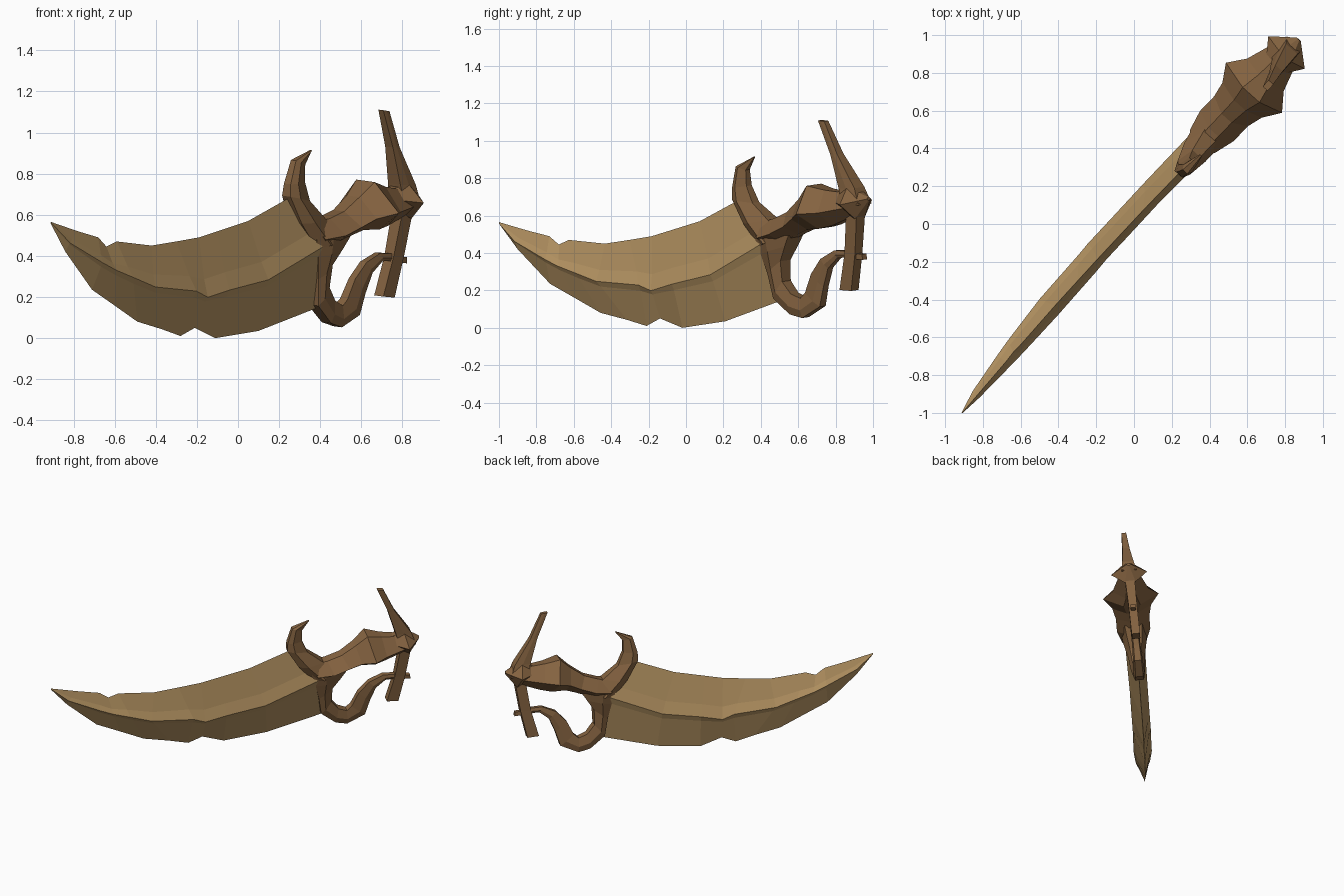
import bpy, bmesh
from mathutils import Vector

NORMAL = Vector((1.12, -1.0, -0.15)).normalized()


def material(name, rgb):
    m = bpy.data.materials.new(name)
    m.diffuse_color = (*rgb, 1)
    return m


TAN = material("tan_blade", (0.47, 0.30, 0.125))
BROWN = material("brown_hilt", (0.235, 0.125, 0.052))


def at(x, z, t=0.0):
    """Point on the leaning weapon plane, pushed t out of it."""
    return Vector((x, 1.12 * x - 0.15 * z + 0.104, z)) + NORMAL * t


def loft(name, rings, mat):
    """Skin a row of equal rings and cap both ends."""
    bm = bmesh.new()
    rows = [[bm.verts.new(p) for p in ring] for ring in rings]
    n = len(rows[0])
    for a, b in zip(rows, rows[1:]):
        for i in range(n):
            j = (i + 1) % n
            bm.faces.new((a[i], a[j], b[j], b[i]))
    bm.faces.new(rows[0])
    bm.faces.new(rows[-1])
    bmesh.ops.remove_doubles(bm, verts=bm.verts, dist=0.0005)
    bmesh.ops.recalc_face_normals(bm, faces=bm.faces)
    me = bpy.data.meshes.new(name)
    bm.to_mesh(me)
    bm.free()
    me.materials.append(mat)
    ob = bpy.data.objects.new(name, me)
    bpy.context.collection.objects.link(ob)
    return ob


def mix(a, b, f):
    return (a[0] + (b[0] - a[0]) * f, a[1] + (b[1] - a[1]) * f)


def strip(name, stations, mat, edge=0.35, bias=0.5):
    """Six-sided bar: two outline edges with a raised ridge between them."""
    rings = []
    for a, b, t in stations:
        m = mix(a, b, bias)
        half = [(a, t * edge), (m, t), (b, t * edge)]
        rings.append([at(*p, h) for p, h in half] +
                     [at(*p, -h) for p, h in reversed(half)])
    return loft(name, rings, mat)


# Blade: top edge, ridge, bottom edge, ridge half thickness
blade = [
    ((-.91, .565), (-.91, .56), (-.91, .555), .003),
    ((-.78, .52), (-.835, .465), (-.84, .42), .025),
    ((-.68, .49), (-.69, .37), (-.71, .235), .045),
    ((-.64, .445), (-.63, .335), (-.60, .158), .052),
    ((-.59, .47), (-.55, .30), (-.49, .08), .058),
    ((-.42, .45), (-.45, .255), (-.37, .043), .065),
    ((-.30, .47), (-.25, .235), (-.28, .01), .065),
    ((-.19, .49), (-.195, .205), (-.21, .05), .065),
    ((-.10, .52), (-.09, .24), (-.11, .0), .065),
    ((.05, .57), (.10, .29), (.10, .035), .065),
    ((.28, .70), (.36, .45), (.38, .145), .07),
]
rings = []
for top, ridge, bottom, t in blade:
    half = [(mix(ridge, top, .3), t * .6), (ridge, t), (mix(ridge, bottom, .14), t * .78)]
    rings.append([at(*top)] + [at(*p, h) for p, h in half] + [at(*bottom)] +
                 [at(*p, -h) for p, h in reversed(half)])
loft("blade", rings, TAN)

# Curved horn above the guard
strip("guard_horn", [
    ((.345, .44), (.47, .49), .09),
    ((.28, .56), (.40, .58), .075),
    ((.235, .69), (.33, .67), .05),
    ((.24, .75), (.31, .76), .04),
    ((.27, .865), (.315, .845), .03),
    ((.355, .915), (.352, .905), .008),
], BROWN, edge=.55, bias=.35)

# Knuckle guard looping below the grip
strip("knuckle_guard", [
    ((.335, .50), (.50, .50), .09),
    ((.35, .40), (.47, .44), .08),
    ((.36, .29), (.43, .36), .06),
    ((.365, .16), (.42, .25), .05),
    ((.43, .075), (.45, .185), .045),
    ((.485, .055), (.49, .16), .04),
    ((.575, .115), (.515, .19), .035),
    ((.605, .22), (.555, .29), .03),
    ((.64, .32), (.61, .37), .03),
    ((.69, .375), (.68, .415), .025),
    ((.78, .38), (.78, .41), .02),
], BROWN, edge=.7, bias=.4)

# Grip with its flared end
strip("grip", [
    ((.32, .56), (.39, .44), .09),
    ((.42, .585), (.45, .46), .12),
    ((.49, .62), (.53, .505), .12),
    ((.56, .69), (.58, .53), .14),
    ((.62, .765), (.645, .535), .20),
    ((.69, .74), (.70, .55), .13),
    ((.80, .72), (.80, .60), .08),
], BROWN, edge=.3, bias=.6)

# Pointed pommel
strip("pommel", [
    ((.745, .73), (.76, .62), .07),
    ((.80, .755), (.815, .585), .13),
    ((.872, .70), (.872, .68), .015),
], BROWN, edge=.3)

# Tapered spike above the pommel and straight bar below it
strip("pommel_spike", [
    ((.695, 1.11), (.725, 1.105), .018),
    ((.735, .93), (.768, .93), .028),
    ((.76, .75), (.835, .75), .045),
    ((.77, .66), (.85, .66), .06),
], BROWN, edge=.9)
strip("lower_bar", [
    ((.685, .205), (.74, .20), .03),
    ((.735, .40), (.785, .40), .03),
    ((.775, .62), (.825, .62), .035),
], BROWN, edge=1.0)

# Small pin holding the loop to the bar
strip("loop_pin", [
    ((.725, .405), (.725, .375), .018),
    ((.81, .395), (.81, .365), .018),
], BROWN, edge=1.0)
